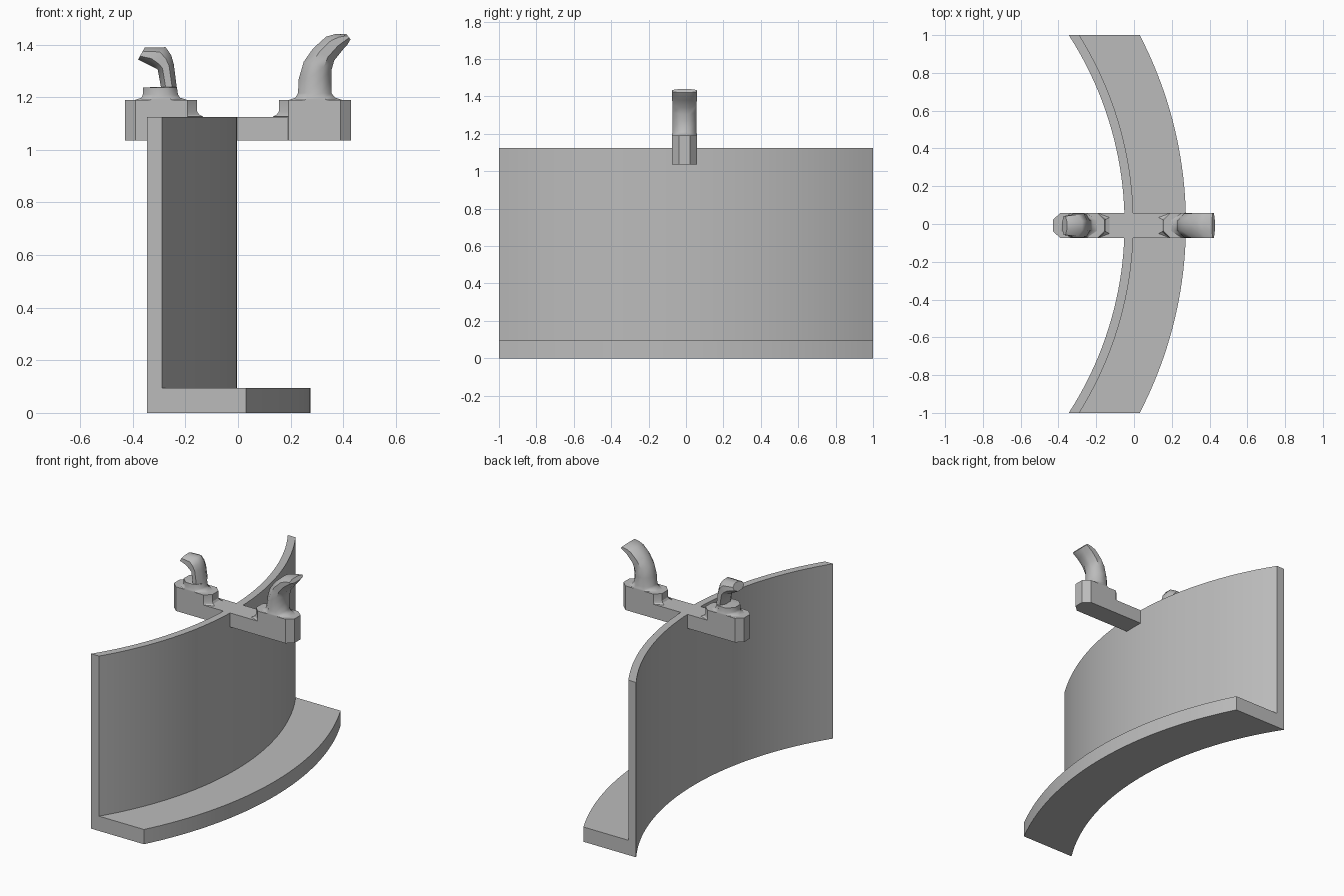
import bpy, bmesh, math

old = bpy.data.objects.get("Cube")
if old:
    bpy.data.objects.remove(old, do_unlink=True)

grey = bpy.data.materials.new("plain grey")
grey.use_nodes = True
grey.diffuse_color = (0.5, 0.5, 0.5, 1)
grey.node_tree.nodes["Principled BSDF"].inputs["Base Color"].default_value = (0.5, 0.5, 0.5, 1)

MID_Y = -0.008   # bracket centre line
HALF = 0.066     # bracket half width
LOW, MID, TOP = 1.035, 1.125, 1.19


def loft(name, rings, angle=30):
    """Skin a stack of equal-length point rings and cap both ends."""
    bm = bmesh.new()
    rows = [[bm.verts.new(p) for p in ring] for ring in rings]
    n = len(rows[0])
    for a, b in zip(rows, rows[1:]):
        for i in range(n):
            j = (i + 1) % n
            bm.faces.new((a[i], a[j], b[j], b[i]))
    bm.faces.new(rows[0][::-1])
    bm.faces.new(rows[-1])
    bmesh.ops.recalc_face_normals(bm, faces=bm.faces)
    mesh = bpy.data.meshes.new(name)
    bm.to_mesh(mesh)
    bm.free()
    mesh.materials.append(grey)
    obj = bpy.data.objects.new(name, mesh)
    bpy.context.collection.objects.link(obj)
    bpy.ops.object.select_all(action='DESELECT')
    obj.select_set(True)
    bpy.context.view_layer.objects.active = obj
    bpy.ops.object.shade_smooth_by_angle(angle=math.radians(angle))
    return obj


# Curved wall with ledge: an L section following concentric arcs
CENTRE, INNER, FACE, OUTER = -1.89, 1.84, 1.887, 2.165
LEDGE = 0.095
section = [(INNER, 0), (OUTER, 0), (OUTER, LEDGE),
           (FACE, LEDGE), (FACE, MID), (INNER, MID)]
steps = 40
rings = []
for k in range(steps + 1):
    y = -1 + 2 * k / steps
    rings.append([(CENTRE + math.sqrt(r * r - y * y), y, z) for r, z in section])
loft("curved_wall_and_ledge", rings)


# Cross bar over the wall
def rectangle(x0, x1, z):
    return [(x, MID_Y + s * HALF, z) for x, s in ((x0, -1), (x1, -1), (x1, 1), (x0, 1))]


loft("cross_bar", [rectangle(-0.195, 0.19, LOW), rectangle(-0.195, 0.19, MID)])


# End pads with chamfered corners and a small cove at the inner foot
def pad_ring(side, z, grow=0):
    half = [(0.43, 0.03), (0.39, HALF), (0.192, HALF), (0.155 - grow, 0.03 + grow / 2)]
    pts = half + [(x, -y) for x, y in reversed(half)]
    return [(side * x, MID_Y + y, z) for x, y in pts]


for side, label in ((1, "left"), (-1, "right")):
    loft(label + "_end_pad", [
        pad_ring(side, LOW), pad_ring(side, MID - 0.001), pad_ring(side, MID + 0.001, 0.025),
        pad_ring(side, 1.133, 0.008), pad_ring(side, 1.145), pad_ring(side, TOP)])


# Hooks: octagonal rings spanning pairs of outline points
def octagon(a, b, half):
    grow = 1 / math.cos(math.pi / 8)
    cx, cz = (a[0] + b[0]) / 2, (a[1] + b[1]) / 2
    dx, dz = (b[0] - a[0]) / 2, (b[1] - a[1]) / 2
    ring = []
    for k in range(8):
        t = (k + 0.5) * math.pi / 4
        c, s = grow * math.cos(t), grow * math.sin(t)
        ring.append((cx + dx * c, MID_Y + half * s, cz + dz * c))
    return ring


def hook(name, spans):
    loft(name, [octagon(*span) for span in spans], 50)


hook("left_hook", [
    ((0.195, TOP), (0.395, TOP), HALF),
    ((0.218, 1.198), (0.37, 1.198), HALF),
    ((0.228, 1.215), (0.355, 1.215), 0.064),
    ((0.231, 1.27), (0.355, 1.27), 0.064),
    ((0.25, 1.335), (0.356, 1.305), 0.064),
    ((0.285, 1.385), (0.366, 1.34), 0.065),
    ((0.335, 1.43), (0.398, 1.38), HALF),
    ((0.37, 1.44), (0.416, 1.4), HALF),
    ((0.412, 1.44), (0.428, 1.42), HALF)])

hook("right_hook", [
    ((-0.39, TOP), (-0.195, TOP), HALF),
    ((-0.367, 1.198), (-0.22, 1.198), HALF),
    ((-0.362, 1.21), (-0.228, 1.21), 0.064),
    ((-0.362, 1.237), (-0.232, 1.237), 0.064),
    ((-0.293, 1.239), (-0.233, 1.239), 0.058),
    ((-0.305, 1.305), (-0.244, 1.325), 0.057),
    ((-0.325, 1.316), (-0.254, 1.36), 0.058),
    ((-0.352, 1.329), (-0.275, 1.39), 0.058),
    ((-0.38, 1.343), (-0.355, 1.388), 0.05)])
